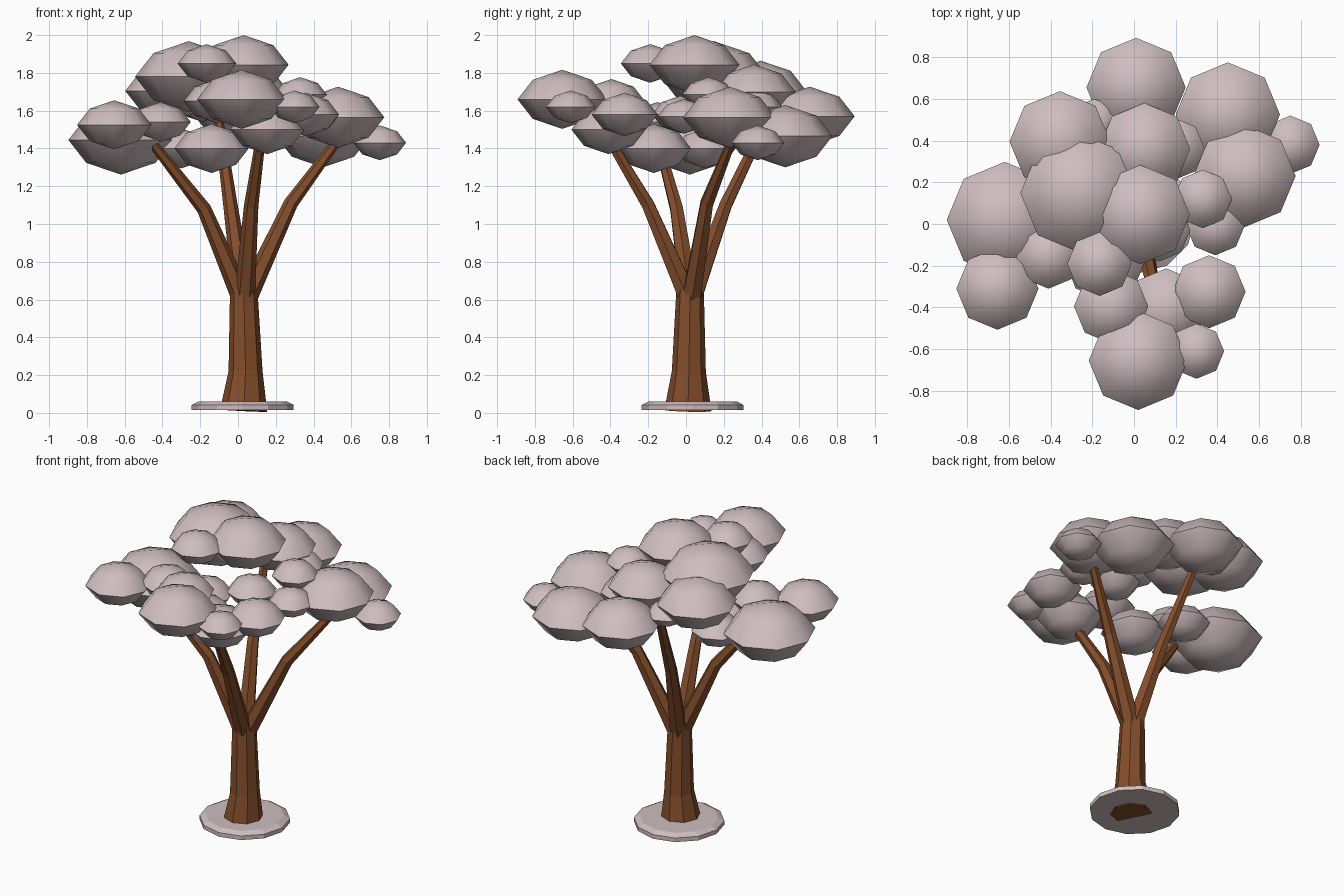
import bpy, bmesh, math
from mathutils import Vector

if "Cube" in bpy.data.objects:
    bpy.data.objects.remove(bpy.data.objects["Cube"])


def material(name, rgb):
    m = bpy.data.materials.new(name)
    m.diffuse_color = (*rgb, 1)
    m.use_nodes = True
    m.node_tree.nodes["Principled BSDF"].inputs["Base Color"].default_value = m.diffuse_color
    return m


BARK = material("brown bark", (0.23, 0.075, 0.024))
LEAF = material("pale pink blossom", (0.62, 0.51, 0.53))


def finish(bm, name, mat, smooth=None):
    bmesh.ops.recalc_face_normals(bm, faces=bm.faces)
    me = bpy.data.meshes.new(name)
    bm.to_mesh(me)
    bm.free()
    me.materials.append(mat)
    ob = bpy.data.objects.new(name, me)
    bpy.context.collection.objects.link(ob)
    if smooth:
        bpy.ops.object.select_all(action='DESELECT')
        ob.select_set(True)
        bpy.context.view_layer.objects.active = ob
        bpy.ops.object.shade_smooth_by_angle(angle=math.radians(smooth))
    return ob


def skin(bm, rings):
    """Join equal rings of vertices with quads."""
    n = len(rings[0])
    for a, b in zip(rings, rings[1:]):
        for i in range(n):
            j = (i + 1) % n
            bm.faces.new((a[i], a[j], b[j], b[i]))


def tube(name, path, mat, sides):
    """Flat-sided tapering limb along (x, y, z, radius) points, closed at both ends."""
    bm = bmesh.new()
    pts = [Vector(p[:3]) for p in path]
    rings = []
    for k, p in enumerate(pts):
        d = (pts[min(k + 1, len(pts) - 1)] - pts[max(k - 1, 0)]).normalized()
        u = Vector((0, 1, 0)).cross(d).normalized()
        v = d.cross(u)
        rings.append([bm.verts.new(p + path[k][3] * (
            u * math.cos(2 * math.pi * i / sides) + v * math.sin(2 * math.pi * i / sides)))
            for i in range(sides)])
    skin(bm, rings)
    bm.faces.new(rings[0])
    bm.faces.new(rings[-1])
    return finish(bm, name, mat)


def clump(name, x, y, z, r):
    """Eight-sided lens of foliage with a sharp rim."""
    bm = bmesh.new()
    h = 0.66 * r
    rings = [[bm.verts.new((x + r * f * math.cos(i * math.pi / 4),
                            y + r * f * math.sin(i * math.pi / 4), z + h * g)) for i in range(8)]
             for f, g in ((0.66, -0.66), (1, 0), (0.66, 0.66))]
    skin(bm, rings)
    for ring, s in ((rings[0], -1), (rings[-1], 1)):
        tip = bm.verts.new((x, y, z + s * h))
        for i in range(8):
            bm.faces.new((ring[i], ring[(i + 1) % 8], tip))
    return finish(bm, name, LEAF, 45)


# Ground disc
tube("base_disc", [(0.025, 0.035, 0.015, 0.27), (0.025, 0.035, 0.042, 0.27),
                   (0.025, 0.035, 0.06, 0.235)], LEAF, 12)

# Flared trunk
tube("trunk", [(0.03, 0.01, 0.012, 0.125), (0.04, 0.015, 0.22, 0.09),
               (0.03, 0.022, 0.67, 0.072)], BARK, 8)

# Four spreading branches: middle and end of each
BRANCHES = {
    "left": ((-0.18, -0.05, 1.08), (-0.47, -0.15, 1.45)),
    "front": ((0.07, -0.2, 1.1), (0.13, -0.45, 1.52)),
    "right": ((0.28, 0.11, 1.11), (0.54, 0.25, 1.46)),
    "back": ((-0.04, 0.21, 1.1), (-0.11, 0.45, 1.6)),
}
for side, (mid, end) in BRANCHES.items():
    s = Vector((0.03, 0.022, 0.62)) + 0.08 * Vector((mid[0], mid[1], 0))
    tube("branch_" + side, [(*s, 0.055), (*mid, 0.038), (*end, 0.024)], BARK, 6)

# Foliage clumps: x, y, rim height, radius
CLUMPS = {
    "back": [(0.01, 0.655, 1.57, 0.238), (-0.355, 0.395, 1.705, 0.242),
             (-0.26, 0.148, 1.78, 0.285), (0.03, 0.045, 1.843, 0.238),
             (0.05, 0.36, 1.70, 0.22), (-0.165, -0.19, 1.85, 0.155),
             (0.19, 0.36, 1.62, 0.15), (-0.19, 0.48, 1.62, 0.12)],
    "right": [(0.45, 0.525, 1.465, 0.25), (0.53, 0.23, 1.565, 0.245),
              (0.75, 0.38, 1.43, 0.14), (0.33, 0.12, 1.685, 0.14),
              (0.39, -0.01, 1.57, 0.14)],
    "left": [(-0.62, 0.02, 1.445, 0.278), (-0.655, -0.31, 1.525, 0.197),
             (-0.41, -0.15, 1.54, 0.16), (-0.14, -0.17, 1.40, 0.197),
             (-0.30, 0.10, 1.40, 0.16)],
    "front": [(0.02, -0.655, 1.66, 0.237), (0.36, -0.325, 1.58, 0.175),
              (0.30, -0.61, 1.62, 0.132), (-0.11, -0.395, 1.65, 0.178),
              (0.155, -0.41, 1.50, 0.197), (0.12, -0.03, 1.58, 0.15)],
}
for side, items in CLUMPS.items():
    for i, c in enumerate(items):
        clump(f"foliage_{side}_{i + 1}", *c)
